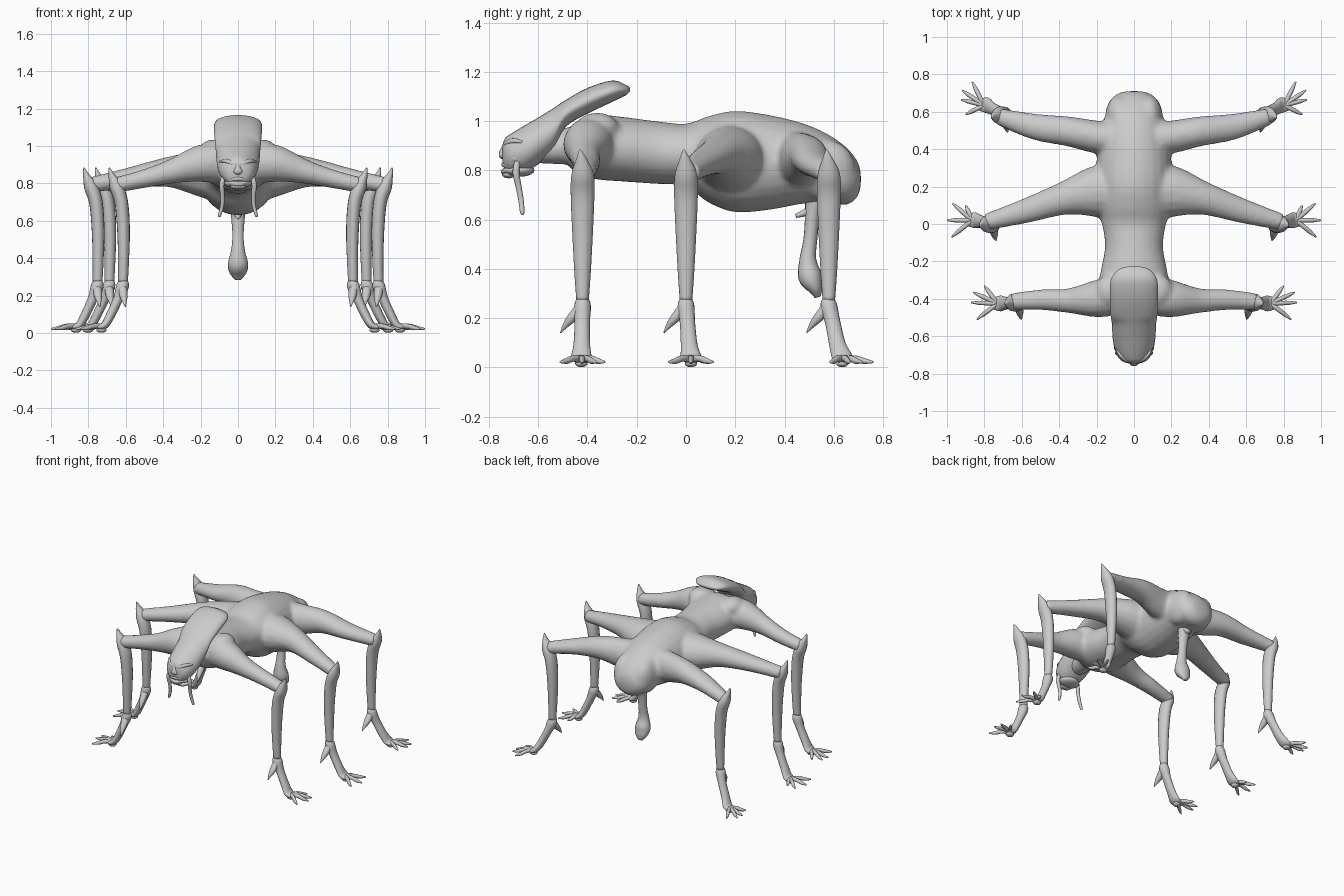
import bpy, bmesh, math
from mathutils import Vector


def spline(rows, n):
    """Catmull-Rom through rows of numbers."""
    out = []
    for i in range(len(rows) - 1):
        p = [rows[max(0, min(len(rows) - 1, i + k))] for k in (-1, 0, 1, 2)]
        for s in range(n):
            t = s / n
            out.append([0.5 * (2 * b + (c - a) * t + (2 * a - 5 * b + 4 * c - d) * t * t
                               + (3 * b - a - 3 * c + d) * t ** 3) for a, b, c, d in zip(*p)])
    return out + [list(rows[-1])]


def loft(bm, rings):
    """Skin a list of vertex rings and cap both ends."""
    seg = len(rings[0])
    faces = [bm.faces.new((p[k], p[(k + 1) % seg], q[(k + 1) % seg], q[k]))
             for p, q in zip(rings, rings[1:]) for k in range(seg)]
    faces += [bm.faces.new(rings[0]), bm.faces.new(rings[-1])]
    bmesh.ops.recalc_face_normals(bm, faces=faces)


def tube(bm, rows, side=(0, 1, 0), seg=16, n=4):
    """Loft rows of (x, y, z, radius along side, other radius)."""
    rows = spline(rows, n)
    c = [Vector(r[:3]) for r in rows]
    rings = []
    for i, r in enumerate(rows):
        t = (c[min(i + 1, len(c) - 1)] - c[max(i - 1, 0)]).normalized()
        u = Vector(side)
        u = (u - t * u.dot(t)).normalized()
        v = t.cross(u)
        ra, rb = max(r[3], 0.002), max(r[4], 0.002)
        rings.append([bm.verts.new(c[i] + u * ra * math.cos(a) + v * rb * math.sin(a))
                      for a in (2 * math.pi * k / seg for k in range(seg))])
    loft(bm, rings)


def sections(bm, rows, seg=24):
    """Upright cross-sections (y, z bottom, z top, half width)."""
    loft(bm, [[bm.verts.new((w * math.cos(a), y, (lo + hi) / 2 + (hi - lo) / 2 * math.sin(a)))
               for a in (2 * math.pi * k / seg for k in range(seg))]
              for y, lo, hi, w in spline(rows, 4)])


def ball(bm, loc, size):
    vs = bmesh.ops.create_uvsphere(bm, u_segments=16, v_segments=10, radius=1)["verts"]
    for v in vs:
        v.co = Vector(a * b for a, b in zip(v.co, size)) + Vector(loc)


def finish(bm, name, mirror=False):
    me = bpy.data.meshes.new(name)
    bm.to_mesh(me)
    bm.free()
    for p in me.polygons:
        p.use_smooth = True
    ob = bpy.data.objects.new(name, me)
    bpy.context.collection.objects.link(ob)
    if mirror:
        ob.modifiers.new("mirror", "MIRROR")
    return ob


# thigh rows, shin x, shin y, palm y, finger tips (x, y)
LEGS = {
    "front": ([(.08, -.38, .91, .10, .11), (.2, -.40, .905, .10, .10), (.35, -.41, .865, .066, .066),
               (.5, -.405, .825, .055, .05), (.655, -.415, .79, .045, .042)], .612, -.42, -.425,
              [(.80, -.33), (.86, -.365), (.87, -.42), (.84, -.51)]),
    "middle": ([(.08, .18, .84, .16, .15), (.22, .17, .855, .135, .12), (.38, .135, .86, .088, .08),
                (.58, .07, .83, .066, .055), (.79, .01, .79, .045, .042)], .748, .0, .02,
               [(.90, .10), (.97, .11), (1.0, .02), (.975, -.07)]),
    "rear": ([(.06, .45, .84, .10, .12), (.2, .465, .85, .088, .105), (.35, .495, .86, .08, .08),
              (.53, .52, .83, .07, .055), (.725, .575, .79, .045, .042)], .685, .58, .635,
             [(.865, .76), (.92, .715), (.925, .665), (.90, .585)]),
}

# Torso, neck and thighs merged into one skin
bm = bmesh.new()
sections(bm, [(-.485, .85, .93, .05), (-.46, .80, .98, .12), (-.37, .765, 1.025, .19),
              (-.26, .755, 1.018, .18), (-.12, .745, 1.0, .155), (0, .735, .99, .172),
              (.09, .67, 1.02, .20), (.2, .63, 1.042, .205), (.34, .64, 1.025, .20),
              (.48, .665, .99, .18), (.58, .665, .945, .155), (.65, .66, .895, .135),
              (.695, .69, .84, .09), (.71, .74, .79, .04)])
tube(bm, [(0, -.63, .89, .07, .06), (0, -.54, .89, .075, .065), (0, -.46, .90, .09, .08),
          (0, -.38, .90, .12, .10)], (1, 0, 0))
for rows, *_ in LEGS.values():
    for s in (1, -1):
        tube(bm, [(s * r[0], *r[1:]) for r in rows])
for s in (1, -1):
    ball(bm, (s * .13, -.36, .97), (.08, .09, .065))      # shoulder blades
    ball(bm, (s * .08, .57, .80), (.075, .12, .125))      # rump
skin = finish(bm, "torso_and_thighs")
m = skin.modifiers.new("merge", "REMESH")
m.mode, m.voxel_size, m.use_smooth_shade = "VOXEL", .013, True
m = skin.modifiers.new("soften", "SMOOTH")
m.iterations, m.factor = 5, .5

# Lower legs: elbow spike, shin, foot, spur and fingers
for name, (_, kx, ky, py, tips) in LEGS.items():
    bm = bmesh.new()
    palm = Vector((kx + .118, py, .036))
    dy = py - ky
    tube(bm, [(kx + .076, ky - .01, .885, .003, .003), (kx + .065, ky - .005, .845, .022, .016),
              (kx + .04, ky, .785, .045, .036), (kx + .012, ky, .70, .048, .036),
              (kx, ky, .55, .042, .034), (kx, ky, .38, .033, .029), (kx + .003, ky, .27, .025, .026)])
    tube(bm, [(kx, ky, .285, .022, .022), (kx + .005, ky, .25, .034, .034),
              (kx + .03, ky + .3 * dy, .18, .031, .026), (kx + .072, ky + .65 * dy, .09, .034, .024),
              (palm.x - .015, palm.y, .04, .042, .02), (palm.x + .025, palm.y, .032, .03, .013)])
    tube(bm, [(kx + .005, ky - .005, .245, .025, .025), (kx, ky - .045, .20, .022, .02),
              (kx - .005, ky - .07, .17, .013, .012), (kx - .01, ky - .09, .14, .002, .002)],
         (1, 0, 0), 10)
    for tx, ty in tips:
        d = Vector((tx, ty, .022)) - palm
        pts = [palm + d * f for f in (.05, .4, .7, 1)]
        tube(bm, [(*(p + Vector((0, 0, h))), r, r * 1.1) for p, h, r in
                  zip(pts, (0, .006, .0, 0), (.014, .012, .011, .004))], (-d.y, d.x, 0), 10, 3)
    ball(bm, (palm.x, palm.y, .016), (.028, .025, .015))  # sole pad
    finish(bm, name + "_lower_legs", True)

# Head with swept-back crest
bm = bmesh.new()
sections(bm, [(-.228, 1.122, 1.136, .035), (-.245, 1.105, 1.148, .085), (-.30, 1.078, 1.165, .124),
              (-.40, 1.03, 1.135, .128), (-.49, .975, 1.085, .124), (-.535, .88, 1.055, .118),
              (-.60, .825, 1.015, .115), (-.66, .79, .98, .106), (-.71, .785, .95, .086),
              (-.735, .80, .93, .06), (-.746, .835, .90, .028)])
ball(bm, (0, -.68, .80), (.075, .065, .026))              # jaw
ball(bm, (0, -.72, .783), (.042, .027, .015))             # chin
finish(bm, "head_and_crest")

# Face: nose, lips, brows, cheekbones, eyes
bm = bmesh.new()
tube(bm, [(0, -.725, .915, .012, .01), (0, -.741, .885, .014, .012), (0, -.746, .862, .024, .014),
          (0, -.736, .85, .012, .008)], (1, 0, 0), 12)
for z, y in ((.824, -.738), (.795, -.740)):
    e = (.812 - z) * -.3
    tube(bm, [(-.062, -.69, .812, .006, .006), (-.035, y + .012, z - e, .010, .011),
              (0, y, z, .012, .012), (.035, y + .012, z - e, .010, .011),
              (.062, -.69, .812, .006, .006)], (0, 0, 1), 10)
finish(bm, "nose_and_lips")
bm = bmesh.new()
tube(bm, [(.01, -.736, .90, .010, .010), (.04, -.727, .910, .013, .012),
          (.072, -.70, .92, .011, .011), (.095, -.665, .915, .005, .005)], (0, 0, 1), 10)
ball(bm, (.066, -.69, .85), (.026, .026, .022))
ball(bm, (.042, -.72, .885), (.018, .012, .010))
finish(bm, "brows_cheeks_eyes", True)

# Hanging mouth tusks
bm = bmesh.new()
tube(bm, [(.078, -.685, .835, .012, .012), (.087, -.69, .79, .014, .014), (.083, -.68, .735, .012, .012),
          (.085, -.67, .68, .011, .011), (.098, -.665, .63, .009, .009), (.102, -.665, .62, .003, .003)],
     (0, 1, 0), 10)
finish(bm, "mouth_tusks", True)

# Hanging bulbous tail and small spike under the rump
bm = bmesh.new()
tube(bm, [(0, .53, .70, .05, .05), (0, .515, .62, .037, .032), (0, .505, .52, .030, .028),
          (0, .495, .44, .037, .034), (0, .503, .37, .054, .048), (0, .525, .32, .045, .03),
          (0, .535, .285, .016, .012)], (1, 0, 0))
tube(bm, [(0, .56, .67, .03, .03), (0, .50, .635, .022, .018), (0, .445, .615, .008, .008)],
     (1, 0, 0), 12)
finish(bm, "tail_bulb")
